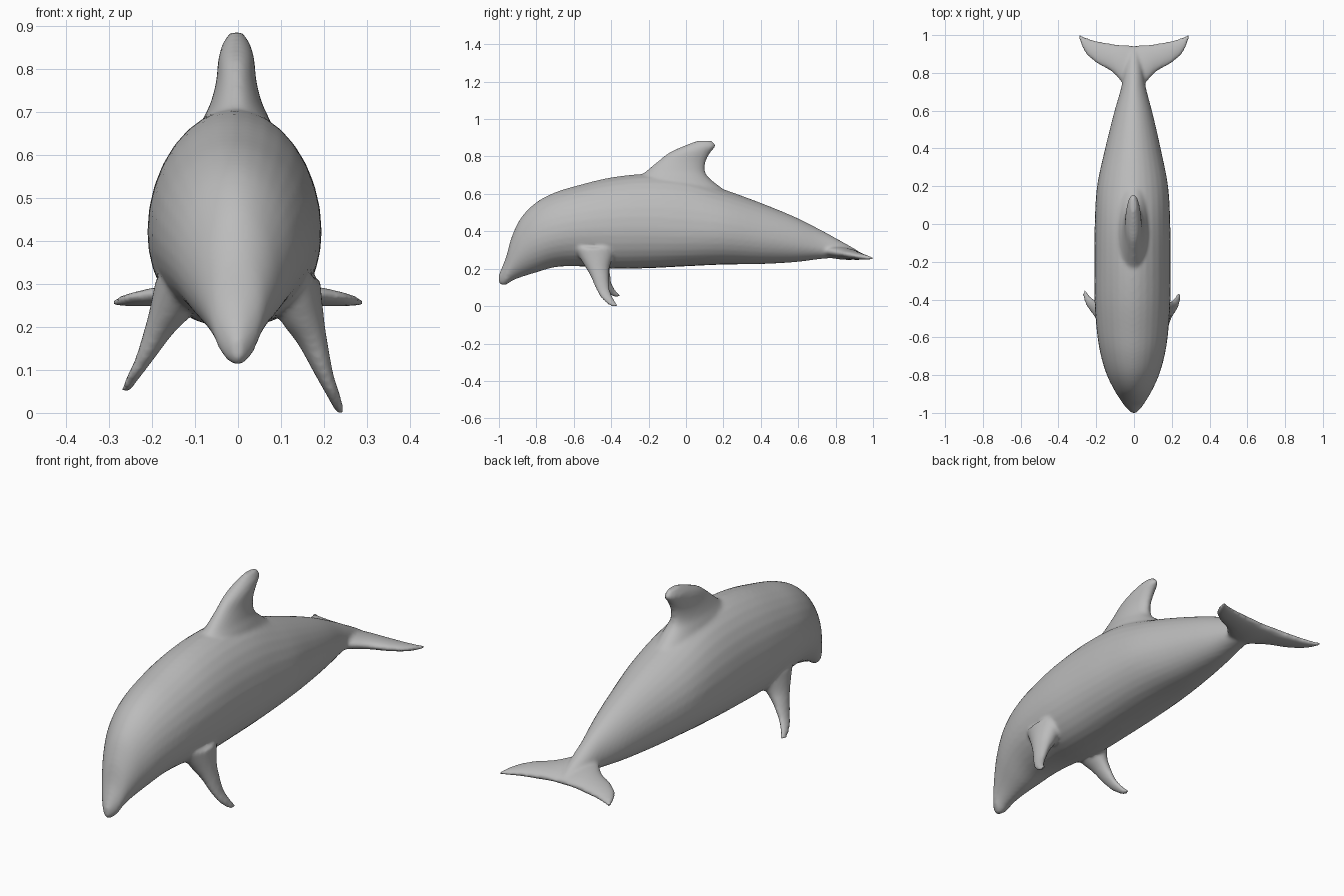
import bpy, bmesh, math
from mathutils import Vector

cube = bpy.data.objects.get("Cube")
if cube:
    bpy.data.objects.remove(cube, do_unlink=True)

SIDES = 32

skin_grey = bpy.data.materials.new("skin_grey")
skin_grey.use_nodes = True
GREY = (0.5, 0.5, 0.5, 1)
skin_grey.diffuse_color = GREY
bsdf = skin_grey.node_tree.nodes["Principled BSDF"]
bsdf.inputs["Base Color"].default_value = GREY
bsdf.inputs["Roughness"].default_value = 0.6


def smooth_rows(rows, steps=6):
    """Catmull-Rom interpolation through rows of section values."""
    out = []
    for i in range(len(rows) - 1):
        quad = [rows[max(i - 1, 0)], rows[i], rows[i + 1], rows[min(i + 2, len(rows) - 1)]]
        for s in range(steps):
            t = s / steps
            out.append([0.5 * (2 * b + (c - a) * t + (2 * a - 5 * b + 4 * c - d) * t * t
                               + (3 * b - a - 3 * c + d) * t ** 3) for a, b, c, d in zip(*quad)])
    return out + [list(rows[-1])]


def loft(bm, rings):
    """Skin a closed, capped tube over the rings."""
    loops = [[bm.verts.new(p) for p in ring] for ring in rings]
    for r0, r1 in zip(loops, loops[1:]):
        for k in range(SIDES):
            j = (k + 1) % SIDES
            bm.faces.new((r0[k], r0[j], r1[j], r1[k]))
    bm.faces.new(loops[0][::-1])
    bm.faces.new(loops[-1])


def ellipse(center, a, b):
    c, a, b = Vector(center), Vector(a), Vector(b)
    angles = [2 * math.pi * k / SIDES for k in range(SIDES)]
    return [c + a * math.cos(t) + b * math.sin(t) for t in angles]


def body_ring(y, bottom, mid, top, w, p):
    """Egg-shaped section; p below 1 gives a fuller belly, above 1 a narrow jaw."""
    pts = []
    for k in range(SIDES):
        t = 2 * math.pi * k / SIDES
        c, s = math.cos(t), math.sin(t)
        e = p if s < 0 else 1.08
        x = math.copysign(abs(c) ** e, c) * w - 0.04 * w
        z = mid + s * (top - mid if s > 0 else mid - bottom)
        pts.append((x, y, z))
    return pts


bm = bmesh.new()

# Body from beak to tail: y, bottom, widest height, top, half width, belly power
body = [
    (-1.0, .125, .15, .17, .012, 1), (-.985, .112, .16, .205, .028, 1),
    (-.96, .115, .19, .27, .050, 1.05), (-.93, .135, .25, .375, .070, 1.1),
    (-.88, .155, .31, .475, .100, 1.15), (-.80, .18, .36, .555, .138, 1.1),
    (-.70, .208, .39, .608, .168, 1), (-.58, .213, .41, .645, .188, .9),
    (-.40, .20, .42, .688, .201, .8), (-.20, .203, .42, .707, .202, .8),
    (0, .213, .41, .692, .200, .8), (.20, .222, .40, .625, .188, .85),
    (.40, .225, .37, .552, .147, .9), (.58, .235, .34, .478, .104, .95),
    (.72, .252, .31, .408, .066, 1), (.82, .257, .295, .353, .048, 1),
    (.90, .25, .275, .308, .03, 1), (.94, .255, .265, .28, .012, 1),
]
loft(bm, [body_ring(*r) for r in smooth_rows(body)])

# Dorsal fin: z, leading y, trailing y, half thickness
dorsal = [
    (.61, -.32, .22, .10), (.68, -.265, .13, .078), (.72, -.215, .102, .060),
    (.77, -.155, .105, .047), (.82, -.09, .13, .042), (.855, -.015, .158, .033),
    (.884, .06, .14, .014),
]
loft(bm, [ellipse((-.004, (a + b) / 2, z), (0, (b - a) / 2, 0), (h, 0, 0))
          for z, a, b, h in smooth_rows(dorsal)])

# Flippers: z, leading y, trailing y, centre x, half thickness
flipper = [
    (.31, -.60, -.37, .125, .066), (.22, -.545, -.405, .148, .052),
    (.16, -.510, -.413, .174, .035), (.09, -.480, -.408, .200, .022),
    (.04, -.450, -.388, .222, .016), (0, -.405, -.360, .238, .010),
]
for side, lift, spread in ((1, 0, 0), (-1, .05, .024)):
    rings = []
    for z, a, b, x, h in smooth_rows(flipper):
        f = (.31 - z) / .31
        center = (side * (x + spread * f), (a + b) / 2 + lift * f * .3, z + lift * f)
        rings.append(ellipse(center, (0, (b - a) / 2, 0), (h, 0, 0)))
    loft(bm, rings)

# Tail flukes, one span mirrored: x, leading y, trailing y, centre z, half thickness
fluke = [
    (0, .68, .945, .285, .034), (.06, .745, .948, .282, .030), (.12, .808, .955, .275, .026),
    (.20, .853, .970, .269, .020), (.26, .910, .990, .262, .013), (.29, .978, 1.004, .258, .008),
]
span = [(-r[0], *r[1:]) for r in fluke[:0:-1]] + fluke
rings = []
for x, a, b, z, h in smooth_rows(span):
    half = (b - a) / 2
    rings.append(ellipse((x, (a + b) / 2, z), (0, half, -.13 * half), (0, 0, h)))
loft(bm, rings)

bmesh.ops.recalc_face_normals(bm, faces=bm.faces)
mesh = bpy.data.meshes.new("dolphin_body")
bm.to_mesh(mesh)
bm.free()
mesh.materials.append(skin_grey)
dolphin = bpy.data.objects.new("dolphin_body", mesh)
bpy.context.collection.objects.link(dolphin)

# Fuse the fins into one continuous skin and soften the joins
remesh = dolphin.modifiers.new("fuse", 'REMESH')
remesh.mode = 'VOXEL'
remesh.voxel_size = 0.009
remesh.use_smooth_shade = True
soften = dolphin.modifiers.new("soften", 'SMOOTH')
soften.factor = 0.5
soften.iterations = 6
for poly in mesh.polygons:
    poly.use_smooth = True
